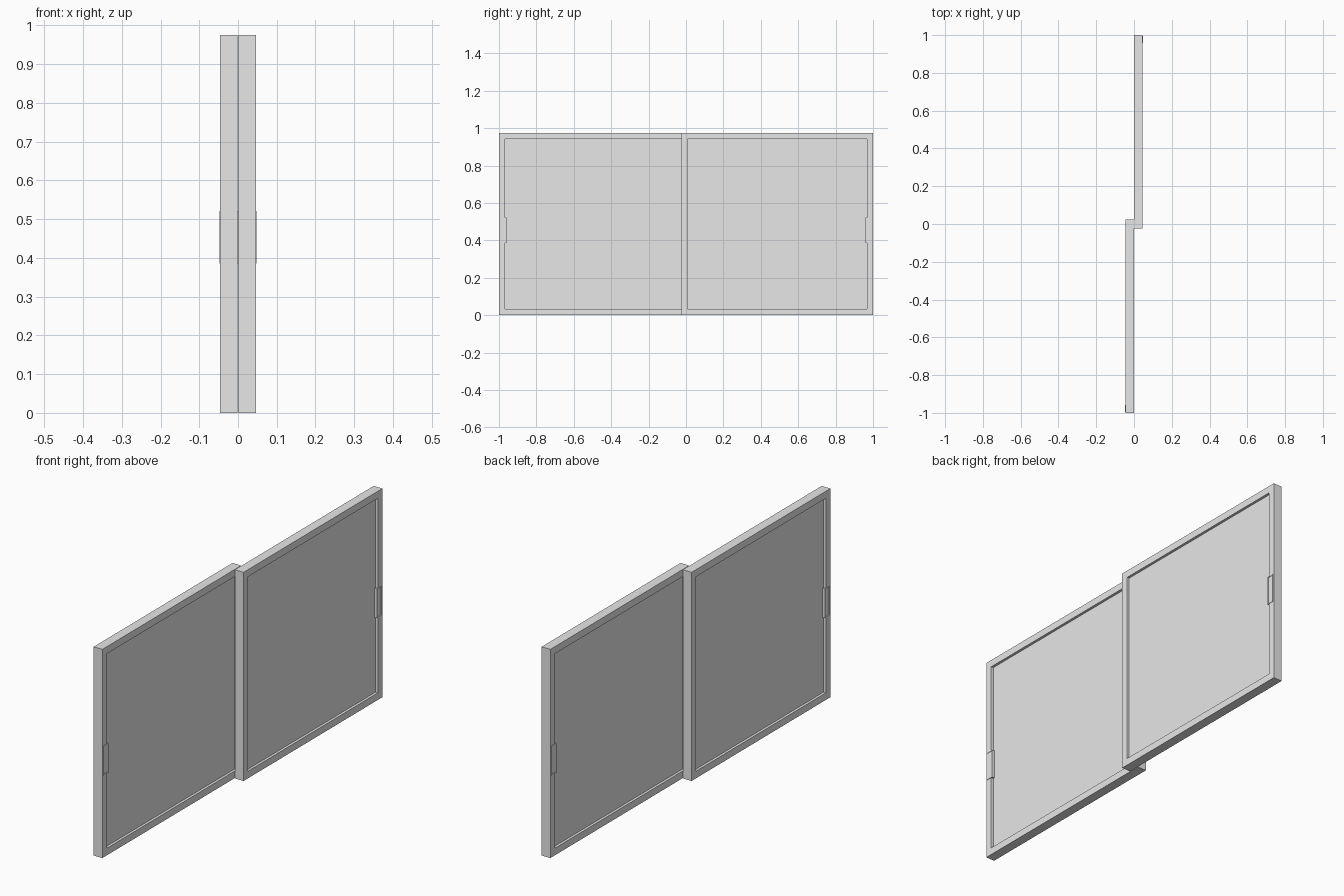
import bpy, bmesh
from mathutils import Vector

cube = bpy.data.objects.get("Cube")
if cube:
    bpy.data.objects.remove(cube, do_unlink=True)

HEIGHT, LENGTH, THICK = 0.975, 1.025, 0.045
BORDER, RECESS = 0.047, 0.012

grey = bpy.data.materials.new("plain_grey")
grey.use_nodes = True
grey.diffuse_color = (0.8, 0.8, 0.8, 1)
grey.node_tree.nodes["Principled BSDF"].inputs["Base Color"].default_value = (0.8, 0.8, 0.8, 1)


def recessed_box(name, centre, size, border, depth):
    """Box whose two broad x faces carry a framed, sunken field."""
    bm = bmesh.new()
    bmesh.ops.create_cube(bm, size=1)
    bmesh.ops.scale(bm, vec=Vector(size), verts=bm.verts)
    bm.normal_update()
    broad = [f for f in bm.faces if abs(f.normal.x) > 0.9]
    bmesh.ops.inset_individual(bm, faces=broad, thickness=border)
    # Duplicate each field's rim so the sunken walls stay perpendicular
    bmesh.ops.inset_individual(bm, faces=broad, thickness=0.0)
    for f in broad:
        shift = f.normal * -depth
        for v in f.verts:
            v.co += shift
    bmesh.ops.translate(bm, vec=Vector(centre), verts=bm.verts)
    mesh = bpy.data.meshes.new(name)
    bm.to_mesh(mesh)
    bm.free()
    mesh.materials.append(grey)
    obj = bpy.data.objects.new(name, mesh)
    bpy.context.collection.objects.link(obj)


# Two overlapping sliding panels, each with a finger pull near its outer end
for side, label in ((-1, "front"), (1, "rear")):
    x = side * (THICK / 2 + 0.001)
    recessed_box(label + "_panel", (x, side * (1 - LENGTH / 2), HEIGHT / 2),
                 (THICK, LENGTH, HEIGHT), BORDER, RECESS)
    recessed_box(label + "_finger_pull", (x, side * 0.977, 0.453),
                 (THICK + 0.004, 0.036, 0.136), 0.006, 0.0015)
